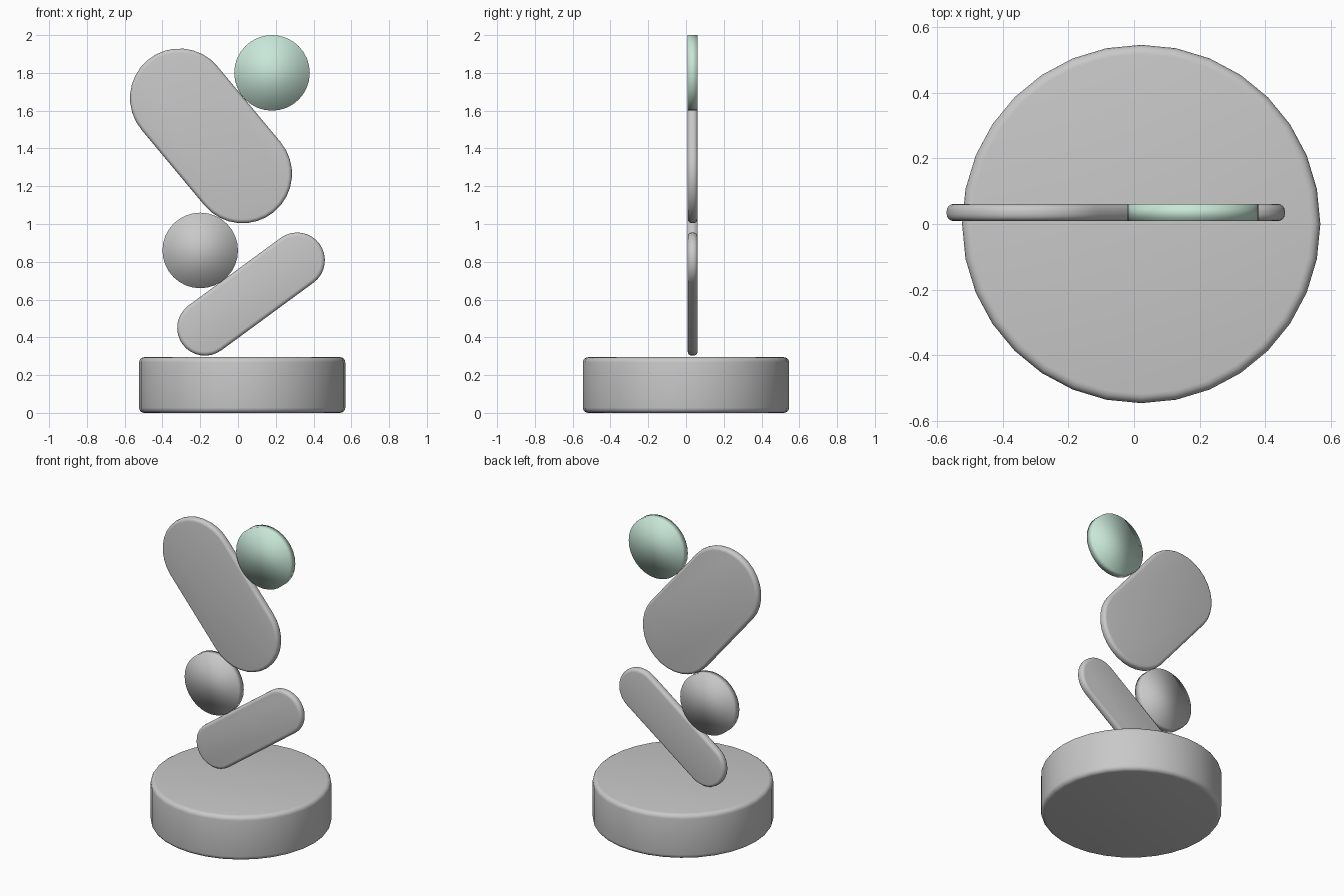
import bpy
import bmesh
from math import sin, cos, pi, atan2, radians
from mathutils import Vector

cube = bpy.data.objects.get("Cube")
if cube:
    bpy.data.objects.remove(cube, do_unlink=True)


def make_material(name, rgb):
    mat = bpy.data.materials.new(name)
    mat.use_nodes = True
    mat.diffuse_color = (*rgb, 1)
    mat.node_tree.nodes["Principled BSDF"].inputs["Base Color"].default_value = (*rgb, 1)
    return mat


gray = make_material("stone gray", (0.58, 0.58, 0.58))
green = make_material("pale green", (0.60, 0.83, 0.71))

THICK = 0.052   # thickness of the balanced plates
PLATE_Y = 0.035  # depth of their mid plane


def arc(cx, cz, radius, start, sweep, steps):
    return [(cx + radius * cos(start + sweep * i / steps),
             cz + radius * sin(start + sweep * i / steps)) for i in range(steps + 1)]


def prism(name, points, offset, mat, bevel=0.0):
    """Extrude a closed outline by offset, smooth it and round its rims."""
    bm = bmesh.new()
    face = bm.faces.new([bm.verts.new(p) for p in points])
    result = bmesh.ops.extrude_face_region(bm, geom=[face], use_keep_orig=True)
    moved = [v for v in result["geom"] if isinstance(v, bmesh.types.BMVert)]
    bmesh.ops.translate(bm, verts=moved, vec=offset)
    bmesh.ops.recalc_face_normals(bm, faces=bm.faces)
    for f in bm.faces:
        f.smooth = True
    mesh = bpy.data.meshes.new(name)
    bm.to_mesh(mesh)
    bm.free()
    mesh.materials.append(mat)
    obj = bpy.data.objects.new(name, mesh)
    bpy.context.collection.objects.link(obj)
    if bevel:
        mod = obj.modifiers.new("rounded rim", "BEVEL")
        mod.width = bevel
        mod.segments = 4
        mod.limit_method = "ANGLE"
        mod.angle_limit = radians(40)
    return obj


def upright(name, outline, mat, bevel=0.0):
    points = [Vector((x, PLATE_Y - THICK / 2, z)) for x, z in outline]
    return prism(name, points, Vector((0, THICK, 0)), mat, bevel)


def pill(name, a, b, radius):
    """Stadium outline around the segment from a to b."""
    angle = atan2(b[1] - a[1], b[0] - a[0])
    outline = (arc(*b, radius, angle - pi / 2, pi, 16)
               + arc(*a, radius, angle + pi / 2, pi, 16))
    return upright(name, outline, gray, 0.021)


def disc(name, x, z, radius, mat):
    return upright(name, arc(x, z, radius, 0, 2 * pi, 32)[:-1], mat)


# Round base
ring = [Vector((x, y, 0)) for x, y in arc(0.022, 0, 0.546, 0, 2 * pi, 32)[:-1]]
prism("round_base", ring, Vector((0, 0, 0.295)), gray, 0.028)

# Balanced plates, from bottom to top
pill("lower_pill", (-0.175, 0.45), (0.313, 0.808), 0.147)
disc("lower_disc", -0.20, 0.86, 0.20, gray)
pill("upper_pill", (-0.31, 1.667), (0.024, 1.266), 0.262)
disc("top_disc", 0.18, 1.80, 0.20, green)
